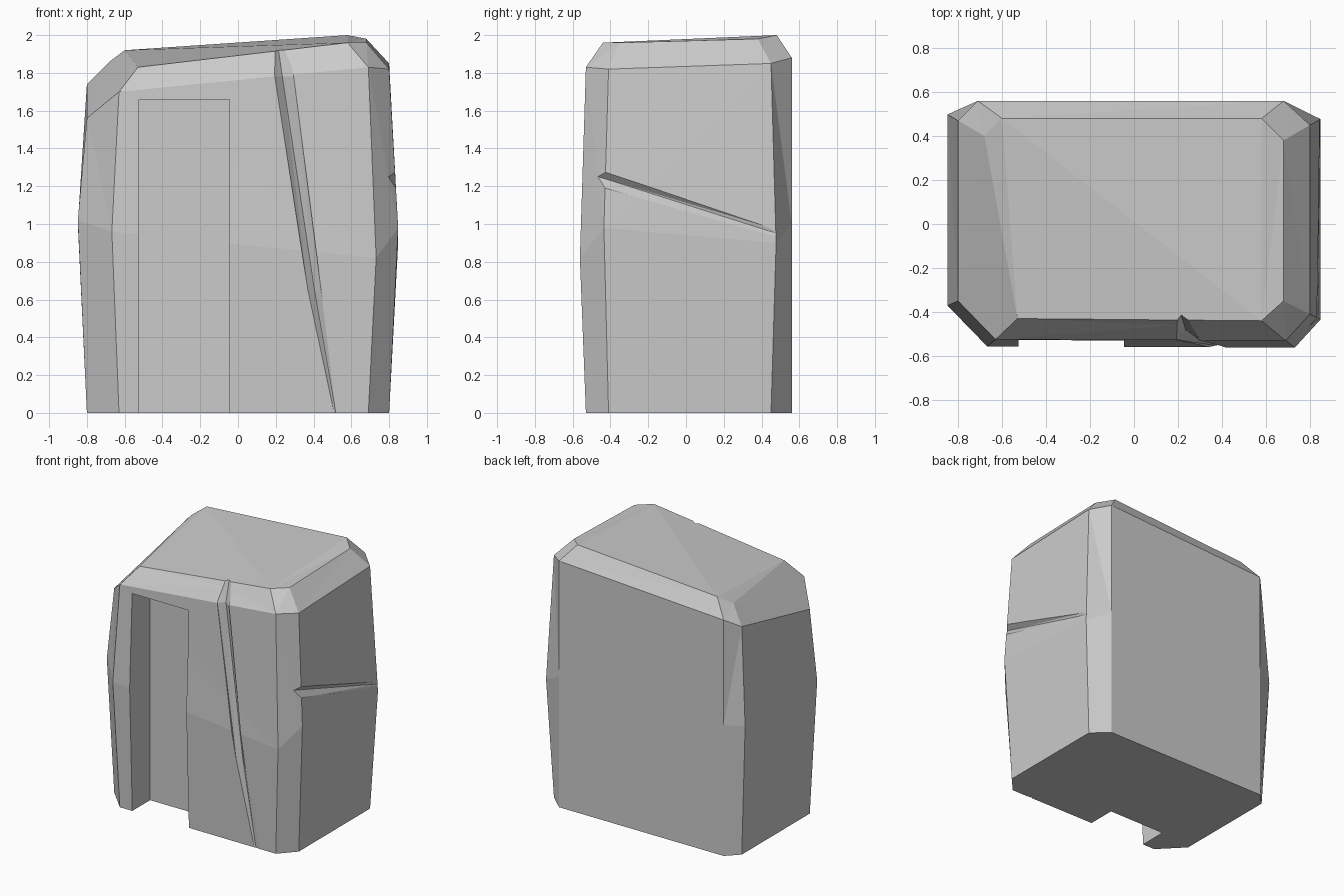
import bpy
import bmesh

cube = bpy.data.objects.get("Cube")
if cube:
    bpy.data.objects.remove(cube, do_unlink=True)

stone = bpy.data.materials.new("pale_grey_stone")
stone.use_nodes = True
stone_colour = (0.6, 0.6, 0.6, 1)
stone.diffuse_color = stone_colour
stone.node_tree.nodes["Principled BSDF"].inputs["Base Color"].default_value = stone_colour


def make_object(name, bm):
    bmesh.ops.recalc_face_normals(bm, faces=bm.faces[:])
    mesh = bpy.data.meshes.new(name)
    bm.to_mesh(mesh)
    bm.free()
    mesh.materials.append(stone)
    obj = bpy.data.objects.new(name, mesh)
    bpy.context.collection.objects.link(obj)
    return obj


def bridge(bm, lower, upper):
    count = len(lower)
    for i in range(count):
        j = (i + 1) % count
        bm.faces.new((lower[i], lower[j], upper[j], upper[i]))


def loft_cutter(name, sections):
    """Closed solid through a list of matching cross-sections."""
    bm = bmesh.new()
    rings = [[bm.verts.new(point) for point in section] for section in sections]
    for lower, upper in zip(rings, rings[1:]):
        bridge(bm, lower, upper)
    bm.faces.new(rings[0])
    bm.faces.new(rings[-1])
    bmesh.ops.triangulate(bm, faces=bm.faces[:])
    obj = make_object(name, bm)
    obj.hide_render = True
    return obj


# Boulder: chamfered outline, bulging at the middle, closed by a sloping cap
outline = [(-.63, -.525), (.69, -.53), (.8, -.41), (.8, .45),
           (.68, .56), (-.71, .56), (-.8, .47), (-.8, -.35)]
middle_heights = [.96, .82, .98, .9, 1, 1, 1, 1.02]
rim_heights = [1.7, 1.83, 1.82, 1.85, 1.88, 1.8, 1.74, 1.56]
cap_points = [(-.53, -.43, 1.83), (.58, -.44, 1.96), (.68, -.35, 1.96), (.68, .38, 1.98),
              (.58, .48, 2), (-.6, .48, 1.92), (-.68, .4, 1.86)]

bm = bmesh.new()
base = [bm.verts.new((x, y, 0)) for x, y in outline]
middle = []
for (x, y), z in zip(outline, middle_heights):
    bulge = 1 if y > .5 else 1.06
    middle.append(bm.verts.new((x * bulge, y * bulge, z)))
rim = [bm.verts.new((x, y, z)) for (x, y), z in zip(outline, rim_heights)]
cap = [bm.verts.new(point) for point in cap_points]
brow = bm.verts.new((.2, -.46, 1.88))

bm.faces.new(list(reversed(base)))
bridge(bm, base, middle)
bridge(bm, middle, rim)

# Bevel between rim and cap; the front-left corner narrows to one point
front_left, front_right, right_front, right_back, back_right, back_left, left_back = cap
bm.faces.new((rim[0], rim[1], front_right, brow, front_left))
bm.faces.new((front_left, brow, front_right))
for i in range(1, len(cap) - 1):
    bm.faces.new((rim[i], rim[i + 1], cap[i + 1], cap[i]))
bm.faces.new((rim[-2], rim[-1], front_left, left_back))
bm.faces.new((rim[-1], rim[0], front_left))

# Cap facets
bm.faces.new((back_left, left_back, front_left))
bm.faces.new((back_left, front_left, front_right))
bm.faces.new((back_left, front_right, back_right))
bm.faces.new((front_right, right_front, right_back, back_right))
bmesh.ops.triangulate(bm, faces=[f for f in bm.faces if len(f.verts) > 3 and f.verts[0] not in base])
boulder = make_object("hollowed_boulder", bm)


# Doorway recess
def doorway_section(z):
    left, right, outside, inside = -.525, -.045, -.9, -.31
    return [(left, outside, z), (right, outside, z), (right, inside, z), (left, inside, z)]


doorway = loft_cutter("doorway_cutter", [doorway_section(-.2), doorway_section(1.66)])


# Front crack: a tapering V groove running down the face
def front_section(z, left, valley, right, surface, depth):
    return [(left, surface, z), (left, -.9, z), (right, -.9, z),
            (right, surface, z), (valley, surface + depth, z)]


front_crack = loft_cutter("front_crack_cutter", [
    front_section(-.01, .51, .52, .56, -.53, .006),
    front_section(.65, .37, .405, .44, -.552, .03),
    front_section(1.78, .195, .235, .295, -.526, .045),
    front_section(2.02, .16, .2, .26, -.41, .045),
])


# Side crack: a shallow V groove sloping down to the back
def side_section(y, top, valley, bottom, surface, depth):
    return [(surface, y, top), (.99, y, top), (.99, y, bottom),
            (surface, y, bottom), (surface - depth, y, valley)]


side_crack = loft_cutter("side_crack_cutter", [
    side_section(-.6, 1.33, 1.29, 1.23, .836, .045),
    side_section(-.43, 1.28, 1.24, 1.19, .836, .038),
    side_section(.48, .97, .95, .93, .847, .005),
])

# Carve the boulder and discard the cutters
cutters = [doorway, front_crack, side_crack]
for cutter in cutters:
    carve = boulder.modifiers.new(cutter.name, 'BOOLEAN')
    carve.operation = 'DIFFERENCE'
    carve.solver = 'EXACT'
    carve.object = cutter
bpy.context.view_layer.update()
evaluated = boulder.evaluated_get(bpy.context.evaluated_depsgraph_get())
carved_mesh = bpy.data.meshes.new_from_object(evaluated)
boulder.modifiers.clear()
boulder.data = carved_mesh
for cutter in cutters:
    bpy.data.objects.remove(cutter, do_unlink=True)
